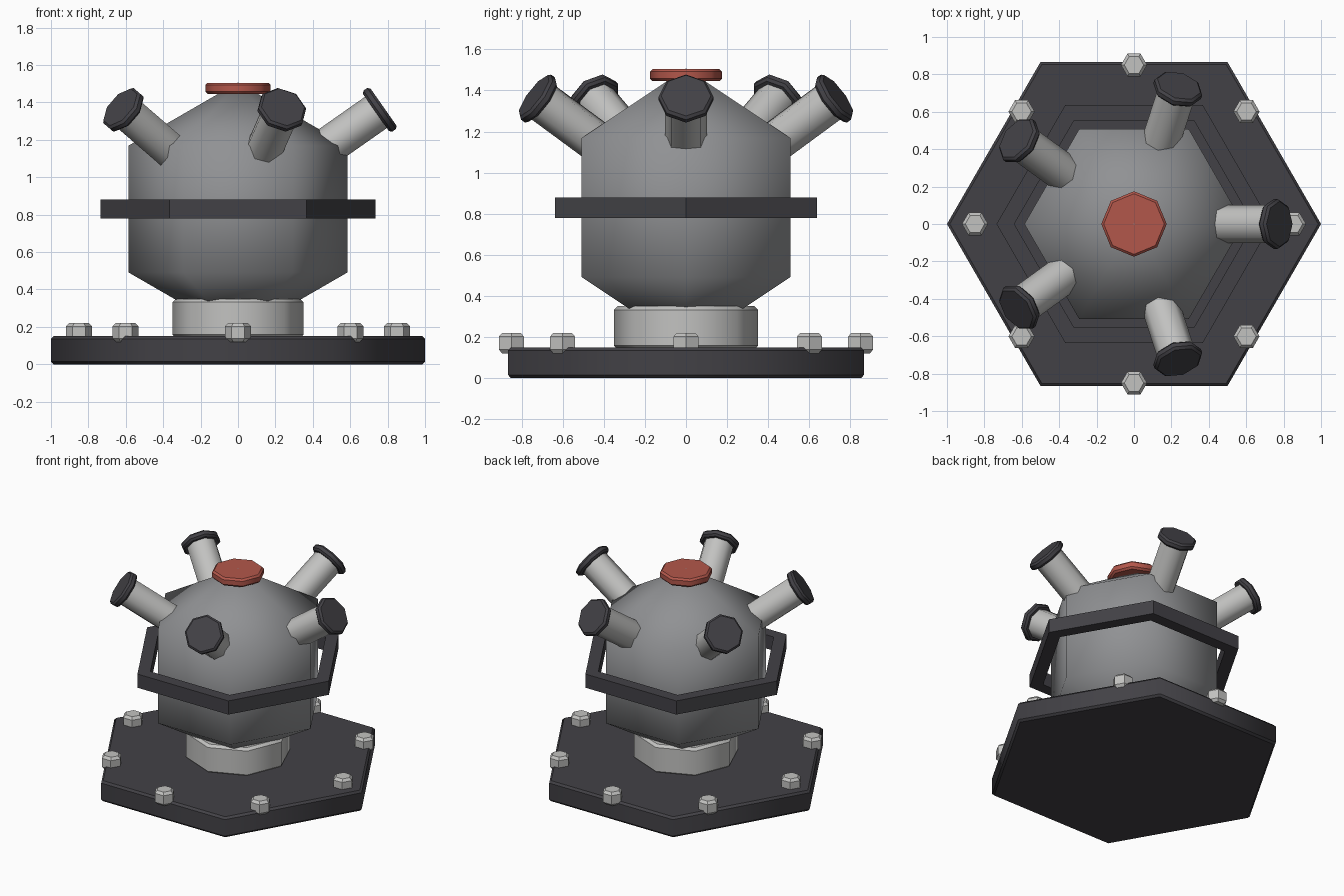
import bpy, bmesh, math
from mathutils import Matrix, Vector

if "Cube" in bpy.data.objects:
    bpy.data.objects.remove(bpy.data.objects["Cube"])


def make_mat(name, rgb):
    m = bpy.data.materials.new(name)
    m.diffuse_color = (*rgb, 1)
    m.use_nodes = True
    m.node_tree.nodes["Principled BSDF"].inputs["Base Color"].default_value = m.diffuse_color
    return m


DARK = make_mat("dark_iron", (0.055, 0.053, 0.061))
GREY = make_mat("steel_grey", (0.28, 0.285, 0.295))
LIGHT = make_mat("light_metal", (0.54, 0.54, 0.53))
RED = make_mat("red_paint", (0.45, 0.095, 0.07))


def lathe(name, profile, sides, mat, smooth=True, keep_rims=True, closed=False, matrix=None):
    """Spin (radius, z) points, bottom to top, into a faceted solid."""
    bm = bmesh.new()
    rings = []
    for r, z in profile:
        if r == 0:
            rings.append([bm.verts.new((0, 0, z))] * sides)
        else:
            rings.append([bm.verts.new((r * math.cos(math.tau * i / sides),
                                        r * math.sin(math.tau * i / sides), z))
                          for i in range(sides)])
    pairs = list(zip(rings, rings[1:]))
    if closed:
        pairs.append((rings[-1], rings[0]))
    for a, b in pairs:
        for i in range(sides):
            j = (i + 1) % sides
            quad = list(dict.fromkeys((a[i], a[j], b[j], b[i])))
            bm.faces.new(quad).smooth = smooth
    if not closed:
        for ring in (rings[0], rings[-1]):
            if ring[0] != ring[1]:
                bm.faces.new(ring)
    # rims stay crisp while the sides blend together
    if keep_rims:
        for e in bm.edges:
            if abs(e.verts[0].co.z - e.verts[1].co.z) < 1e-6:
                e.smooth = False
    bmesh.ops.recalc_face_normals(bm, faces=bm.faces)
    if matrix:
        bm.transform(matrix)
    me = bpy.data.meshes.new(name)
    bm.to_mesh(me)
    bm.free()
    me.materials.append(mat)
    ob = bpy.data.objects.new(name, me)
    bpy.context.collection.objects.link(ob)
    return ob


def prism(name, r, z0, z1, bevel, sides, mat, **kw):
    """Prism with chamfered top and bottom rims."""
    pts = [(r - bevel, z0), (r, z0 + bevel), (r, z1 - bevel), (r - bevel, z1)]
    return lathe(name, pts, sides, mat, **kw)


# base plate and neck
prism("base_plate", 1.0, 0, 0.15, 0.015, 6, DARK)
prism("neck", 0.35, 0.14, 0.35, 0.018, 8, LIGHT)

# six-sided rounded body
R, CZ = 0.677, 0.83
lathe("body", [(0, CZ - R), (R * 0.866, CZ - R / 2), (R * 0.866, CZ + R / 2), (0, CZ + R)],
      6, GREY, keep_rims=False)

# hollow band standing clear of the body
lathe("band", [(0.64, 0.78), (0.735, 0.78), (0.735, 0.88), (0.64, 0.88)],
      6, DARK, smooth=False, closed=True)

# top lid
prism("top_lid", 0.175, 1.445, 1.505, 0.013, 8, RED)

# bolts around the base
for i in range(8):
    a = math.tau * i / 8
    pos = Matrix.Translation((0.85 * math.cos(a), 0.85 * math.sin(a), 0))
    prism(f"bolt_{i + 1}", 0.07, 0.12, 0.22, 0.018, 6, LIGHT, smooth=False, matrix=pos)

# angled ports, pointing out from the body centre
tilt = math.radians(55)
for i in range(5):
    m = (Matrix.Translation(Vector((0, 0, CZ)))
         @ Matrix.Rotation(math.tau * i / 5, 4, 'Z') @ Matrix.Rotation(tilt, 4, 'Y'))
    lathe(f"port_tube_{i + 1}", [(0.102, 0.5), (0.102, 0.91)], 8, LIGHT, matrix=m)
    prism(f"port_cap_{i + 1}", 0.134, 0.9, 0.95, 0.013, 8, DARK, matrix=m)
